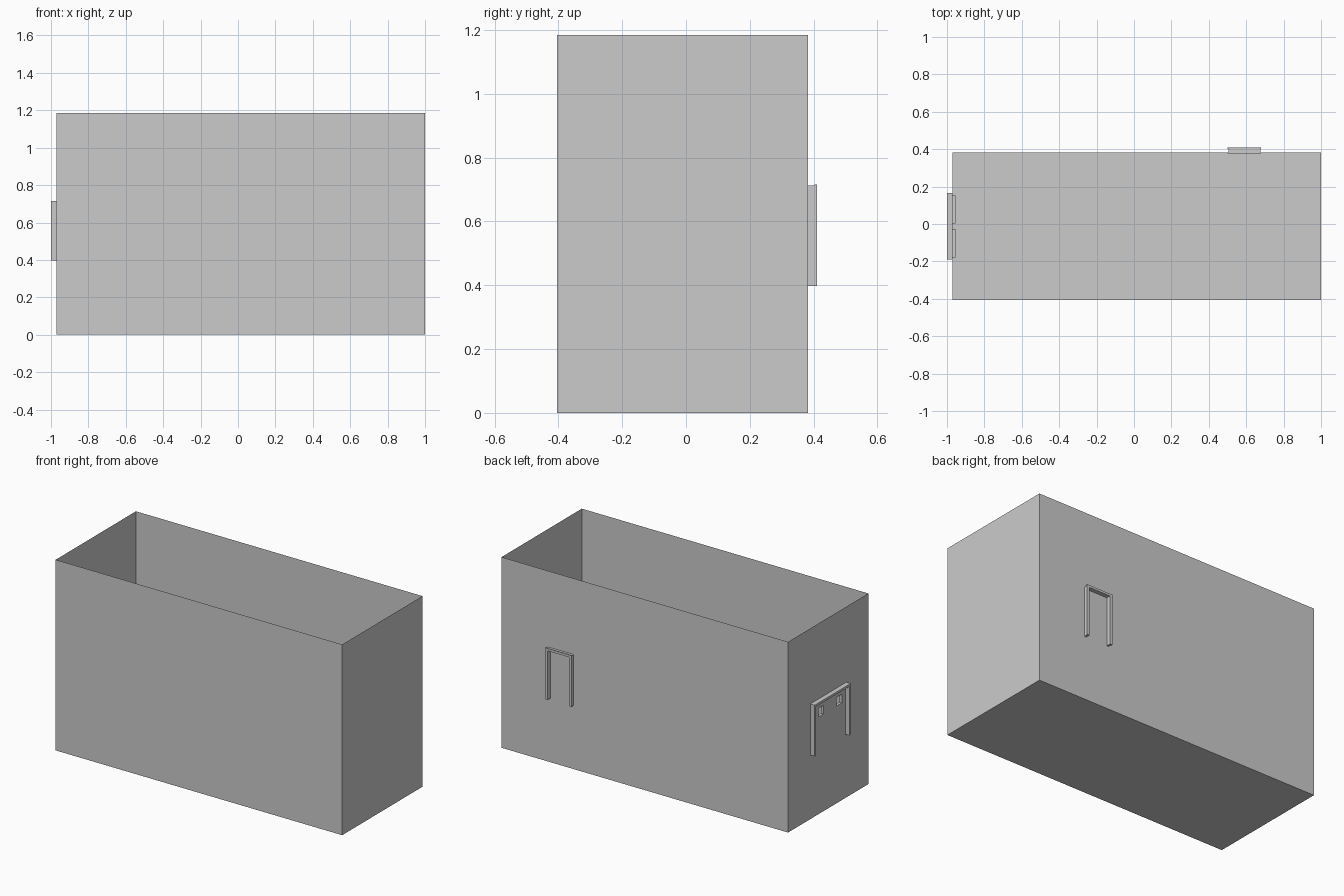
import bpy, bmesh

if "Cube" in bpy.data.objects:
    bpy.data.objects.remove(bpy.data.objects["Cube"])

X0, X1, Y0, Y1, H = -0.97, 1.0, -0.405, 0.383, 1.185


def mesh_object(name, bm):
    me = bpy.data.meshes.new(name)
    bm.to_mesh(me)
    bm.free()
    ob = bpy.data.objects.new(name, me)
    bpy.context.collection.objects.link(ob)
    return ob


def box(name, lo, hi):
    bm = bmesh.new()
    bmesh.ops.create_cube(bm, size=1)
    for v in bm.verts:
        v.co = [(a + b) / 2 + c * (b - a) for a, b, c in zip(lo, hi, v.co)]
    return mesh_object(name, bm)


def add_sheet(bm, x, ys, zs, holes):
    """Upright sheet facing -x, on a grid of cuts with some cells left open."""
    grid = [[bm.verts.new((x, y, z)) for z in zs] for y in ys]
    for i in range(len(ys) - 1):
        for j in range(len(zs) - 1):
            if (i, j) not in holes:
                bm.faces.new((grid[i][j], grid[i][j + 1],
                              grid[i + 1][j + 1], grid[i + 1][j]))


def sheet(name, x, ys, zs, holes, thickness=0):
    bm = bmesh.new()
    add_sheet(bm, x, ys, zs, holes)
    ob = mesh_object(name, bm)
    if thickness:
        mod = ob.modifiers.new("thickness", "SOLIDIFY")
        mod.thickness = thickness
        mod.offset = -1
    return ob


# Room shell: floor and three plain walls, open at the top
bm = bmesh.new()
low = [bm.verts.new((x, y, 0)) for x, y in ((X0, Y0), (X1, Y0), (X1, Y1), (X0, Y1))]
top = [bm.verts.new((v.co.x, v.co.y, H)) for v in low]
bm.faces.new(low[::-1])
for i in range(3):
    bm.faces.new((low[i], low[i + 1], top[i + 1], top[i]))
mesh_object("room_shell", bm)

# Left wall with two small window openings
wins = [(-0.14, -0.09), (0.04, 0.09)]
WZ0, WZ1 = 0.607, 0.66
cuts = [y for w in wins for y in w]
sheet("left_wall", X0, [Y0, *cuts, Y1], [0, WZ0, WZ1, H], {(1, 1), (3, 1)})

# Double door: outer face and two leaves on the inside
sheet("double_door_face", X0 - 0.003, [-0.178, *cuts, 0.153],
      [0.398, WZ0, WZ1, 0.702], {(1, 1), (3, 1)}, 0.003)
for i, (a, b) in enumerate([(-0.178, -0.026), (0.003, 0.153)]):
    sheet(f"door_leaf_{i + 1}", X0, [a, *wins[i], b],
          [0.398, WZ0, WZ1, 0.702], {(1, 1)}, 0.015)

# Double door frame
for nm, a, b in (("front", -0.19, -0.176), ("back", 0.151, 0.165)):
    box(f"double_door_post_{nm}", (-1.0, a, 0.398), (X0, b, 0.716))
box("double_door_header", (-1.0, -0.19, 0.702), (X0, 0.165, 0.716))

# Single door frame on the back wall: jamb plus slightly wider outer and inner trims
for nm, ya, yb, e in (("jamb", 0.383, 0.402, 0.004), ("outer_trim", 0.402, 0.41, 0),
                      ("inner_trim", 0.376, 0.383, 0)):
    box(f"single_door_{nm}_left", (0.5 + e, ya, 0.398), (0.516, yb, 0.716 - e))
    box(f"single_door_{nm}_right", (0.664, ya, 0.398), (0.68 - e, yb, 0.716 - e))
    box(f"single_door_{nm}_top", (0.5 + e, ya, 0.702), (0.68 - e, yb, 0.716 - e))
